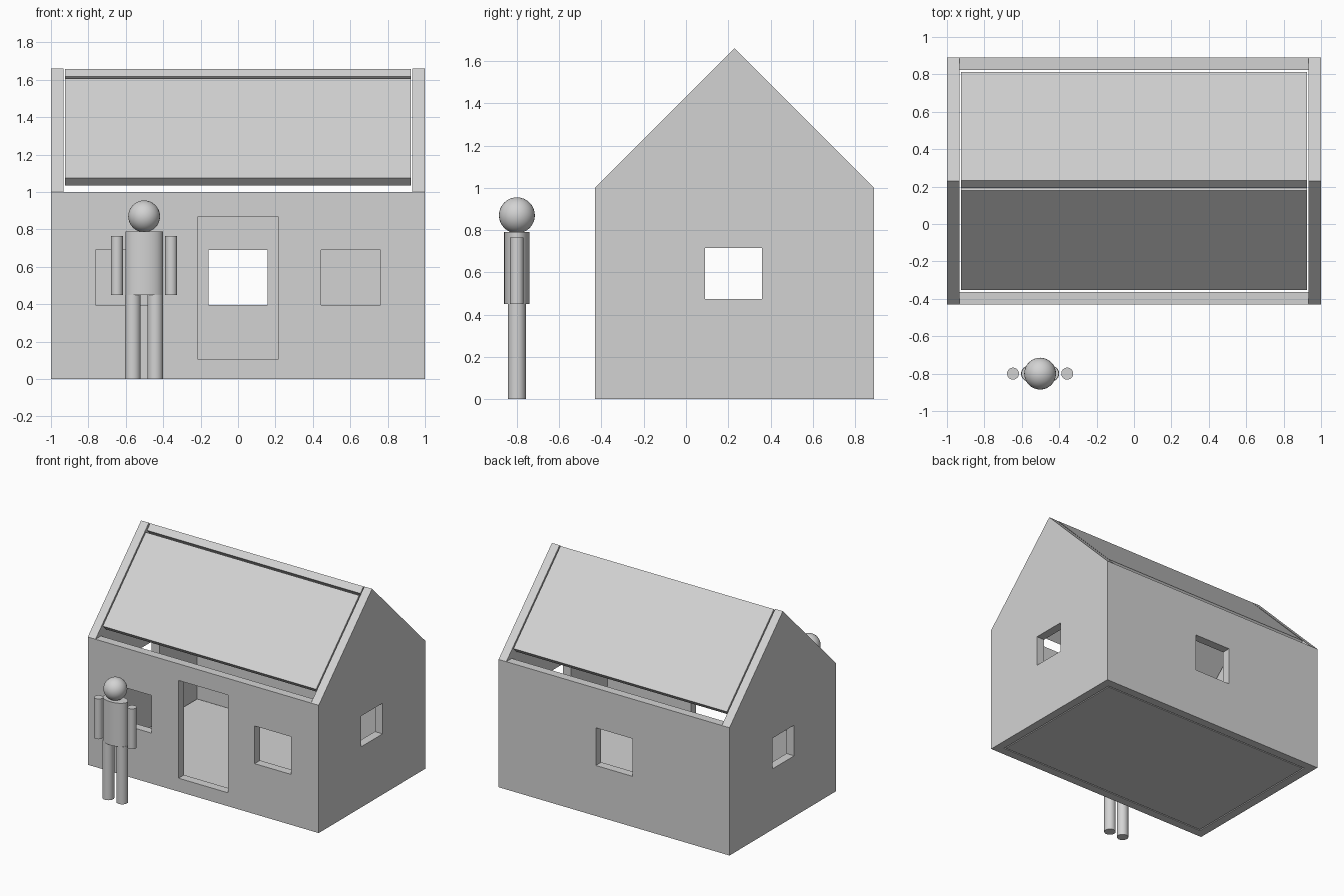
import bpy, bmesh, math
from mathutils import Matrix, Vector

cube = bpy.data.objects.get("Cube")
if cube:
    bpy.data.objects.remove(cube, do_unlink=True)

GREY = (0.65, 0.65, 0.65, 1)
grey = bpy.data.materials.new("plain grey")
grey.use_nodes = True
grey.diffuse_color = GREY
for node in grey.node_tree.nodes:
    if node.type == 'BSDF_PRINCIPLED':
        node.inputs["Base Color"].default_value = GREY


def finish(name, bm, smooth=False):
    """Turn a bmesh into a named grey object."""
    bmesh.ops.recalc_face_normals(bm, faces=bm.faces)
    mesh = bpy.data.meshes.new(name)
    bm.to_mesh(mesh)
    bm.free()
    mesh.materials.append(grey)
    obj = bpy.data.objects.new(name, mesh)
    bpy.context.collection.objects.link(obj)
    if smooth:
        activate(obj)
        bpy.ops.object.shade_smooth_by_angle(angle=math.radians(40))
    return obj


def activate(obj):
    bpy.ops.object.select_all(action='DESELECT')
    obj.select_set(True)
    bpy.context.view_layer.objects.active = obj


def prism(name, profile, x0, x1):
    """Extrude a (y, z) outline along x."""
    bm = bmesh.new()
    face = bm.faces.new([bm.verts.new((x0, y, z)) for y, z in profile])
    ext = bmesh.ops.extrude_face_region(bm, geom=[face])["geom"]
    verts = [v for v in ext if isinstance(v, bmesh.types.BMVert)]
    bmesh.ops.translate(bm, verts=verts, vec=(x1 - x0, 0, 0))
    return finish(name, bm)


def block(name, x0, x1, y0, y1, z0, z1):
    return prism(name, [(y0, z0), (y1, z0), (y1, z1), (y0, z1)], x0, x1)


def cut(obj, *bounds):
    """Cut a box-shaped opening and discard the cutter."""
    cutter = block("cutter", *bounds)
    cutter.hide_render = True
    mod = obj.modifiers.new("opening", 'BOOLEAN')
    mod.operation = 'DIFFERENCE'
    mod.solver = 'EXACT'
    mod.object = cutter
    activate(obj)
    bpy.ops.object.modifier_apply(modifier=mod.name)
    bpy.data.objects.remove(cutter, do_unlink=True)


def rod(name, x, z0, z1, rx, ry):
    """Upright round limb or body."""
    bm = bmesh.new()
    bmesh.ops.create_cone(bm, cap_ends=True, segments=32, radius1=1, radius2=1, depth=1)
    bmesh.ops.transform(bm, verts=bm.verts, matrix=Matrix.Translation(
        (x, PERSON_Y, (z0 + z1) / 2)) @ Matrix.Diagonal((rx, ry, z1 - z0, 1)))
    return finish(name, bm, smooth=True)


# House dimensions
FRONT, BACK, MID = -0.43, 0.89, 0.23
EAVE, RIDGE, WALL, GAP = 1.0, 1.66, 0.067, 0.009
IN_X, IN_F, IN_B = 1 - WALL, FRONT + WALL, BACK - WALL

# Walls: a gabled shell, open at the top and bottom
walls = prism("walls", [(FRONT, 0), (BACK, 0), (BACK, EAVE), (MID, RIDGE), (FRONT, EAVE)], -1, 1)
cut(walls, -IN_X, IN_X, IN_F, IN_B, -1, 3)
cut(walls, -IN_X, IN_X, -2, 2, EAVE, 3)

# Doorway and windows
cut(walls, -0.213, 0.213, FRONT - 0.1, IN_F + 0.1, 0.105, 0.87)
for x in (-0.605, 0.603):
    cut(walls, x - 0.158, x + 0.158, FRONT - 0.1, IN_F + 0.1, 0.395, 0.69)
cut(walls, -0.158, 0.158, IN_B - 0.1, BACK + 0.1, 0.395, 0.69)
for side in (-1, 1):
    x = side * (1 - WALL / 2)
    cut(walls, x - 0.1, x + 0.1, 0.09, 0.36, 0.475, 0.715)

# Floor slab with a narrow joint to the walls
PANEL_X, PANEL_F, PANEL_B = IN_X - GAP, IN_F + GAP, IN_B - GAP
block("floor", -PANEL_X, PANEL_X, PANEL_F, PANEL_B, 0, 0.06)

# Roof slabs: the back one laps over the top of the front one
STEP = 0.04


def roof(name, low_y, top_y, inward):
    low_z = RIDGE - abs(low_y - MID)
    top_z = RIDGE - abs(top_y - MID)
    d = inward * STEP
    prism(name, [(low_y, low_z), (top_y, top_z), (top_y + d, top_z - STEP),
                 (low_y + d, low_z - STEP)], -PANEL_X, PANEL_X)


roof("roof_front", PANEL_F, MID - STEP - 0.012, 1)
roof("roof_back", PANEL_B, MID + 0.003, -1)

# Standing person
PERSON_X, PERSON_Y = -0.502, -0.8
rod("torso", PERSON_X, 0.45, 0.79, 0.1, 0.06)
for side, word in ((-1, "right"), (1, "left")):
    rod(word + "_leg", PERSON_X + side * 0.06, 0, 0.45, 0.042, 0.042)
    rod(word + "_arm", PERSON_X + side * 0.145, 0.45, 0.765, 0.032, 0.032)

bm = bmesh.new()
bmesh.ops.create_uvsphere(bm, u_segments=32, v_segments=16, radius=0.085)
bmesh.ops.translate(bm, verts=bm.verts, vec=Vector((PERSON_X, PERSON_Y, 0.87)))
finish("head", bm, smooth=True)
